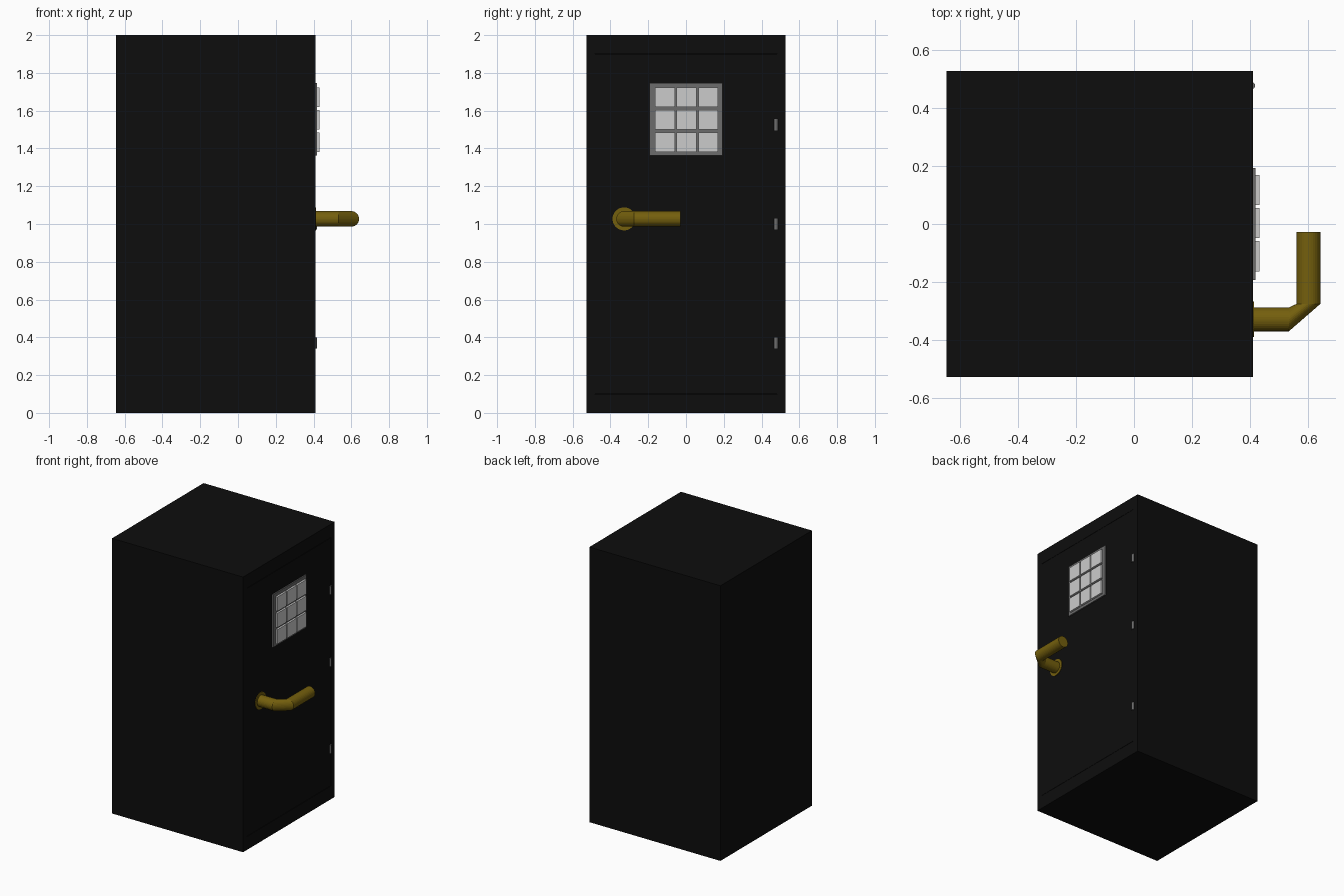
import bpy, bmesh
from math import cos, sin, pi, radians
from mathutils import Matrix, Vector

if "Cube" in bpy.data.objects:
    bpy.data.objects.remove(bpy.data.objects["Cube"])


def material(name, r, g, b):
    m = bpy.data.materials.new(name)
    m.diffuse_color = (r, g, b, 1)
    m.use_nodes = True
    m.node_tree.nodes["Principled BSDF"].inputs["Base Color"].default_value = m.diffuse_color
    return m


BLACK = material("black_paint", 0.004, 0.004, 0.004)
BRASS = material("brass", 0.175, 0.115, 0.004)
FRAME = material("frame_grey", 0.15, 0.15, 0.15)
FRONT = 0.409  # x of the door face


def finish(name, bm, mat=None):
    bmesh.ops.recalc_face_normals(bm, faces=bm.faces[:])
    me = bpy.data.meshes.new(name)
    bm.to_mesh(me)
    bm.free()
    ob = bpy.data.objects.new(name, me)
    bpy.context.collection.objects.link(ob)
    if mat:
        me.materials.append(mat)
    return ob


def box_mesh(x0, x1, y0, y1, z0, z1):
    bm = bmesh.new()
    size = Matrix.Diagonal((x1 - x0, y1 - y0, z1 - z0, 1))
    mid = Matrix.Translation(((x0 + x1) / 2, (y0 + y1) / 2, (z0 + z1) / 2))
    bmesh.ops.create_cube(bm, size=1, matrix=mid @ size)
    return bm


def cylinder(name, centre, radius, depth, rot, mat=None, segments=32):
    bm = bmesh.new()
    bmesh.ops.create_cone(bm, cap_ends=True, segments=segments, radius1=radius,
                          radius2=radius, depth=depth,
                          matrix=Matrix.Translation(centre) @ rot)
    return finish(name, bm, mat)


# Cabinet body with a shallow door recess
bm = box_mesh(-0.645, FRONT, -0.526, 0.526, 0, 2)
bm.normal_update()
face = max(bm.faces, key=lambda f: f.normal.x)
bmesh.ops.inset_region(bm, faces=[face], thickness=0.04)
for v in face.verts:
    v.co.y = 0.483 if v.co.y > 0 else -0.483
    v.co.z = 1.903 if v.co.z > 1 else 0.097
bmesh.ops.inset_region(bm, faces=[face], thickness=0, depth=-0.03)
finish("cabinet_body", bm, BLACK)

# Door slab, flush with the body and separated by a fine seam
finish("door", box_mesh(FRONT - 0.03, FRONT, -0.481, 0.481, 0.099, 1.901), BLACK)

# Window frame and its nine raised panes
WZ = 1.555
finish("window_frame", box_mesh(FRONT - 0.01, 0.418, -0.192, 0.192, WZ - 0.192, WZ + 0.192), FRAME)
for row in (-1, 0, 1):
    for col in (-1, 0, 1):
        y, z = col * 0.114 + 0.003, WZ - 0.003 + row * 0.119
        finish("window_pane", box_mesh(0.41, 0.432, y - 0.052, y + 0.052, z - 0.052, z + 0.052))

# Hinge pins
for z in (1.525, 1.0, 0.37):
    cylinder("hinge", (FRONT - 0.003, 0.476, z), 0.011, 0.06, Matrix(), FRAME, 16)

# Handle rose
HY, HZ = -0.328, 1.027
cylinder("handle_rose", (FRONT - 0.002, HY, HZ), 0.061, 0.012,
         Matrix.Rotation(radians(90), 4, 'Y'), BRASS)

# Bent lever: circles swept along the path, (x, y, heading from +x, degrees)
bm = bmesh.new()
N, R = 32, 0.041
rings = []
for x, y, deg in ((FRONT - 0.01, HY, 0), (0.533, HY, 0),
                  (0.6, -0.275, 90), (0.6, -0.028, 90)):
    side = Vector((-sin(radians(deg)), cos(radians(deg)), 0))
    rings.append([bm.verts.new(Vector((x, y, HZ)) + side * R * cos(2 * pi * i / N)
                               + Vector((0, 0, R * sin(2 * pi * i / N))))
                  for i in range(N)])
for a, b in zip(rings, rings[1:]):
    for i in range(N):
        j = (i + 1) % N
        bm.faces.new((a[i], a[j], b[j], b[i]))
bm.faces.new(rings[0])
bm.faces.new(rings[-1])
finish("handle_lever", bm, BRASS)
